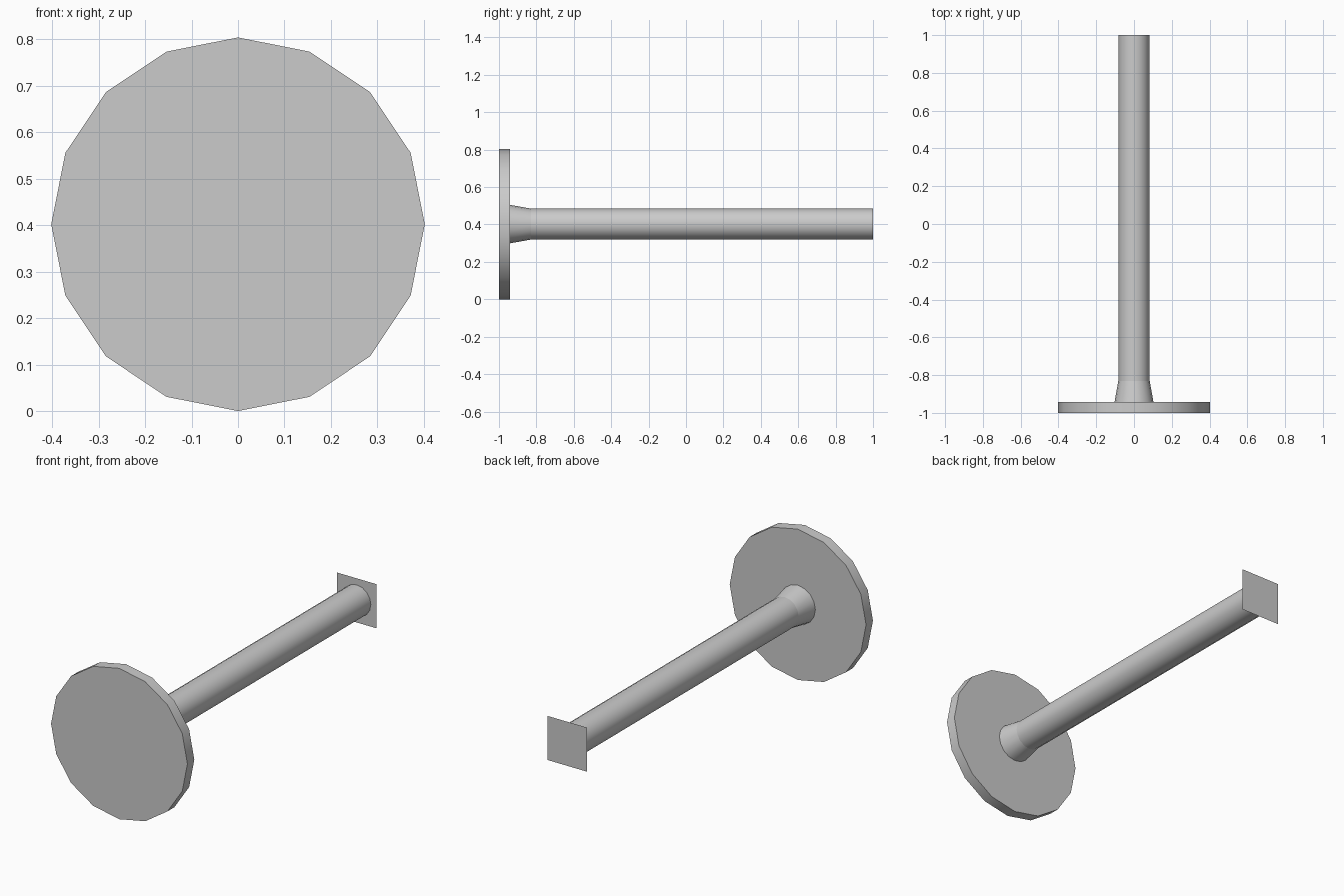
import bpy, math

if "Cube" in bpy.data.objects:
    bpy.data.objects.remove(bpy.data.objects["Cube"])

CZ = 0.402  # height of the common axis
grey = bpy.data.materials.new("plain grey")
grey.diffuse_color = (0.6, 0.6, 0.6, 1)
grey.use_nodes = True
grey.node_tree.nodes["Principled BSDF"].inputs["Base Color"].default_value = grey.diffuse_color


def finish(name, smooth=True):
    ob = bpy.context.object
    ob.name = name
    ob.data.materials.append(grey)
    if smooth:
        bpy.ops.object.shade_smooth_by_angle(angle=math.radians(30))
    return ob


def round_part(name, y0, y1, r0, r1, cap):
    """Sixteen-sided part lying along y, radius r0 at y0 and r1 at y1."""
    bpy.ops.mesh.primitive_cone_add(
        vertices=16, radius1=r0, radius2=r1, depth=y1 - y0, end_fill_type=cap,
        location=(0, (y0 + y1) / 2, CZ), rotation=(-math.pi / 2, 0, 0))
    return finish(name)


# Round end disc, flared collar and long shaft
round_part("end_disc", -1.0, -0.942, 0.402, 0.402, 'NGON')
round_part("collar", -0.942, -0.83, 0.103, 0.083, 'NOTHING')
round_part("shaft", -0.83, 1.0, 0.083, 0.083, 'NOTHING')

# Thin square plate closing the far end
bpy.ops.mesh.primitive_plane_add(size=0.235, location=(0, 1.0, CZ),
                                 rotation=(-math.pi / 2, 0, 0))
finish("end_plate", smooth=False)
